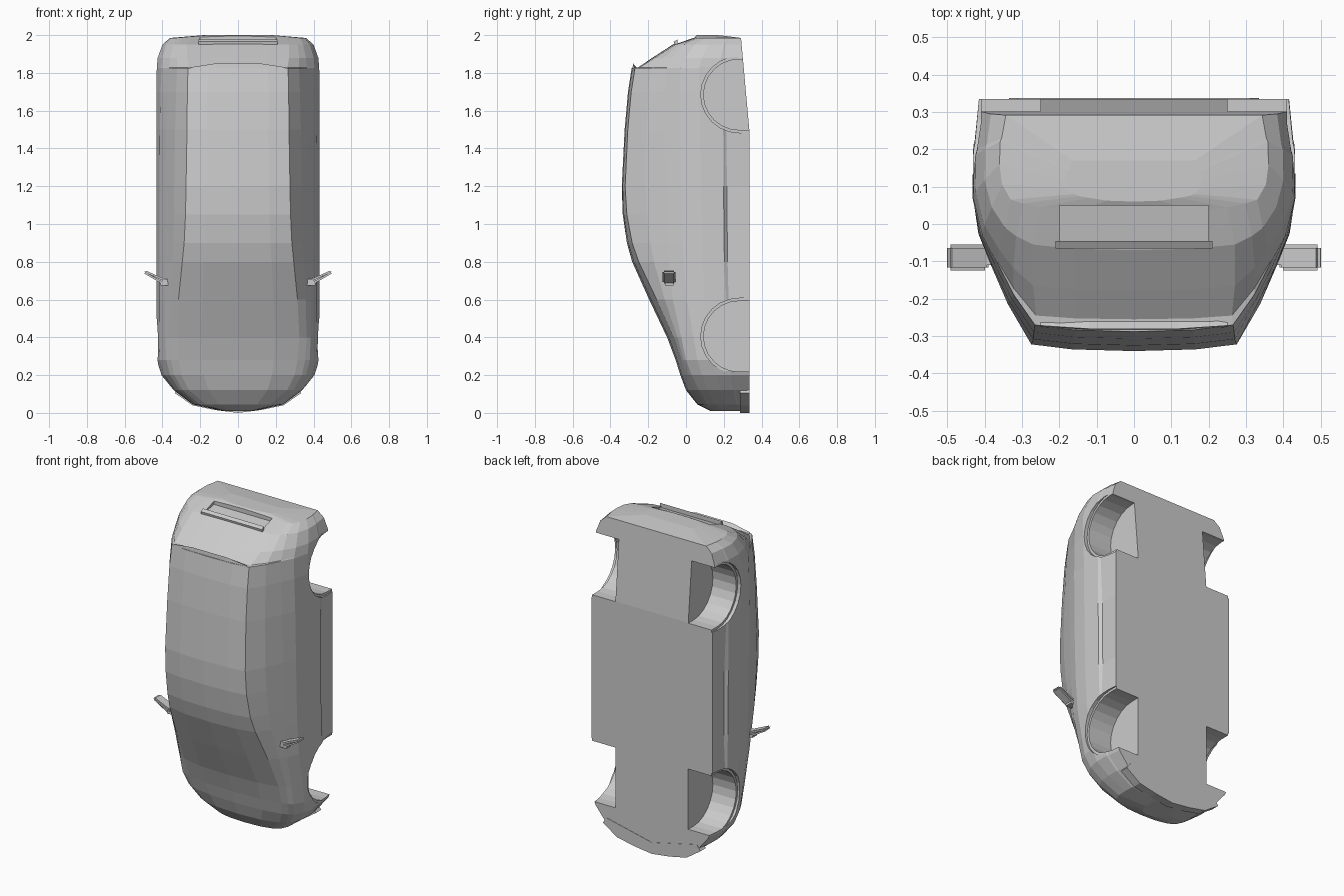
import bpy, bmesh, math
from mathutils import Matrix, Vector

if "Cube" in bpy.data.objects:
    bpy.data.objects.remove(bpy.data.objects["Cube"])


def make_object(name, bm):
    bmesh.ops.recalc_face_normals(bm, faces=bm.faces)
    me = bpy.data.meshes.new(name)
    bm.to_mesh(me)
    bm.free()
    ob = bpy.data.objects.new(name, me)
    bpy.context.collection.objects.link(ob)
    return ob


def loft(name, rings):
    """Skin closed rings of equal length and cap both ends."""
    bm = bmesh.new()
    vs = [[bm.verts.new(p) for p in r] for r in rings]
    n = len(vs[0])
    for a, b in zip(vs, vs[1:]):
        for i in range(n):
            j = (i + 1) % n
            bm.faces.new((a[i], a[j], b[j], b[i]))
    bm.faces.new(vs[0])
    bm.faces.new(vs[-1])
    return make_object(name, bm)


def prism_x(name, profile, x0, x1):
    """Extrude a (y, z) profile along x."""
    return loft(name, [[(x, y, z) for y, z in profile] for x in (x0, x1)])


def apply_modifier(ob, kind, **props):
    mod = ob.modifiers.new(kind.title(), kind)
    for k, v in props.items():
        setattr(mod, k, v)
    bpy.context.view_layer.objects.active = ob
    bpy.ops.object.modifier_apply(modifier=mod.name)


def cut(ob, cutter):
    apply_modifier(ob, 'BOOLEAN', operation='DIFFERENCE', solver='EXACT', object=cutter)
    bpy.data.objects.remove(cutter)


# Body stations, nose (z=0) to tail (z=2):
# z, centre y, roof edge x/y, belt x/y, widest x
STATIONS = [
    (0.01, 0.13, 0.05, 0.14, 0.07, 0.17, 0.08),
    (0.045, 0.06, 0.17, 0.08, 0.22, 0.11, 0.24),
    (0.12, 0.00, 0.26, 0.035, 0.31, 0.07, 0.34),
    (0.20, -0.03, 0.30, 0.00, 0.36, 0.03, 0.405),
    (0.28, -0.055, 0.315, -0.025, 0.38, 0.00, 0.43),
    (0.40, -0.10, 0.325, -0.065, 0.385, -0.025, 0.432),
    (0.60, -0.195, 0.315, -0.155, 0.387, -0.07, 0.432),
    (0.80, -0.285, 0.295, -0.25, 0.385, -0.09, 0.432),
    (0.90, -0.313, 0.285, -0.285, 0.385, -0.095, 0.432),
    (1.05, -0.335, 0.278, -0.313, 0.385, -0.10, 0.432),
    (1.20, -0.34, 0.275, -0.322, 0.385, -0.105, 0.432),
    (1.50, -0.325, 0.27, -0.308, 0.38, -0.11, 0.432),
    (1.70, -0.307, 0.268, -0.29, 0.372, -0.11, 0.432),
    (1.825, -0.288, 0.265, -0.27, 0.365, -0.105, 0.43),
    (1.828, -0.255, 0.262, -0.245, 0.365, -0.10, 0.43),
    (1.88, -0.178, 0.27, -0.165, 0.36, -0.07, 0.425),
    (1.95, -0.07, 0.27, -0.055, 0.345, -0.01, 0.40),
    (1.985, 0.03, 0.25, 0.045, 0.33, 0.065, 0.36),
    (2.00, 0.06, 0.12, 0.07, 0.16, 0.08, 0.18),
]


def section(z, yt, xe, ye, xb, yb, xm):
    bottom = 0.335 - max(0, z - 1.5) * 0.09
    if z > 1.99:
        bottom = 0.17
    h = bottom - yb
    crease = 0.012 if 0.75 < z < 1.4 else 0.0
    half = [(xe * 0.6, yt + 0.25 * (ye - yt)), (xe, ye),
            ((xe + xb) / 2 + 0.008, (ye + yb) / 2), (xb, yb),
            ((xb + xm) / 2 + 0.008, yb + 0.18 * h), (xm, yb + 0.42 * h),
            (xm - 0.002, yb + 0.69 * h), (xm - 0.006 - crease, yb + 0.73 * h),
            (xm - 0.017, bottom)]
    ring = [(0, yt)] + half + [(0, bottom)] + [(-x, y) for x, y in reversed(half)]
    return [(x, y, z) for x, y in ring]


body = loft("car_body", [section(*s) for s in STATIONS])


# Wheel arches: shallow flange step plus deep well
def arch(r, z):
    pts = [(0.28 - r * math.sin(math.pi * i / 12), z + r * math.cos(math.pi * i / 12))
           for i in range(13)]
    return pts + [(0.5, z - r), (0.5, z + r)]


for z in (0.405, 1.685):
    for side in (1, -1):
        for r, depth in ((0.202, 0.41), (0.187, 0.25)):
            cut(body, prism_x("arch_cutter", arch(r, z), side * depth, side * 0.6))

# Plate recess in the tailgate and trim bar above it
cut(body, prism_x("plate_cutter", [(-0.045, 1.95), (0.05, 1.968), (0.05, 2.1), (-0.045, 2.1)],
                  -0.2, 0.2))
prism_x("tailgate_trim", [(-0.06, 1.94), (-0.045, 1.95), (-0.045, 1.977), (-0.065, 1.965)],
        -0.21, 0.21)

# Roof spoiler, longest at the centre
SPOILER = [(-0.25, 1.83), (-0.12, 1.85), (0.12, 1.85), (0.25, 1.83)]
loft("roof_spoiler", [[(x, -0.287 + 0.9 * x * x * 0.2, 1.81),
                       (x, -0.283 + 0.9 * x * x * 0.2, tip),
                       (x, -0.256, 1.822), (x, -0.262, 1.81)] for x, tip in SPOILER])

# Chin lip wrapping the lower nose
half = [(0.12, 0.015), (0.24, 0.04), (0.335, 0.105), (0.31, 0.14)]
outline = [(0, 0.0)] + half + [(0, 0.07)] + [(-x, z) for x, z in reversed(half)]
loft("chin_lip", [[(x, y, z) for x, z in outline] for y in (0.285, 0.337)])

# Door mirrors: tapered bevelled blade, mirrored
bm = bmesh.new()
bmesh.ops.create_cube(bm, size=1, matrix=Matrix.Diagonal((0.12, 0.07, 0.03, 1)))
for v in bm.verts:
    if v.co.x > 0:
        v.co.z *= 0.55
bmesh.ops.bevel(bm, geom=bm.edges[:], offset=0.009, segments=2, affect='EDGES')
bm.transform(Matrix.Translation((0.446, -0.09, 0.722)) @ Matrix.Rotation(-math.radians(27), 4, 'Y'))
mirror = make_object("door_mirrors", bm)
apply_modifier(mirror, 'MIRROR')

# Mirror mounts
mount = prism_x("mirror_mounts", [(-0.11, 0.675), (-0.065, 0.675), (-0.065, 0.71), (-0.11, 0.71)],
                0.365, 0.41)
apply_modifier(mount, 'MIRROR')
